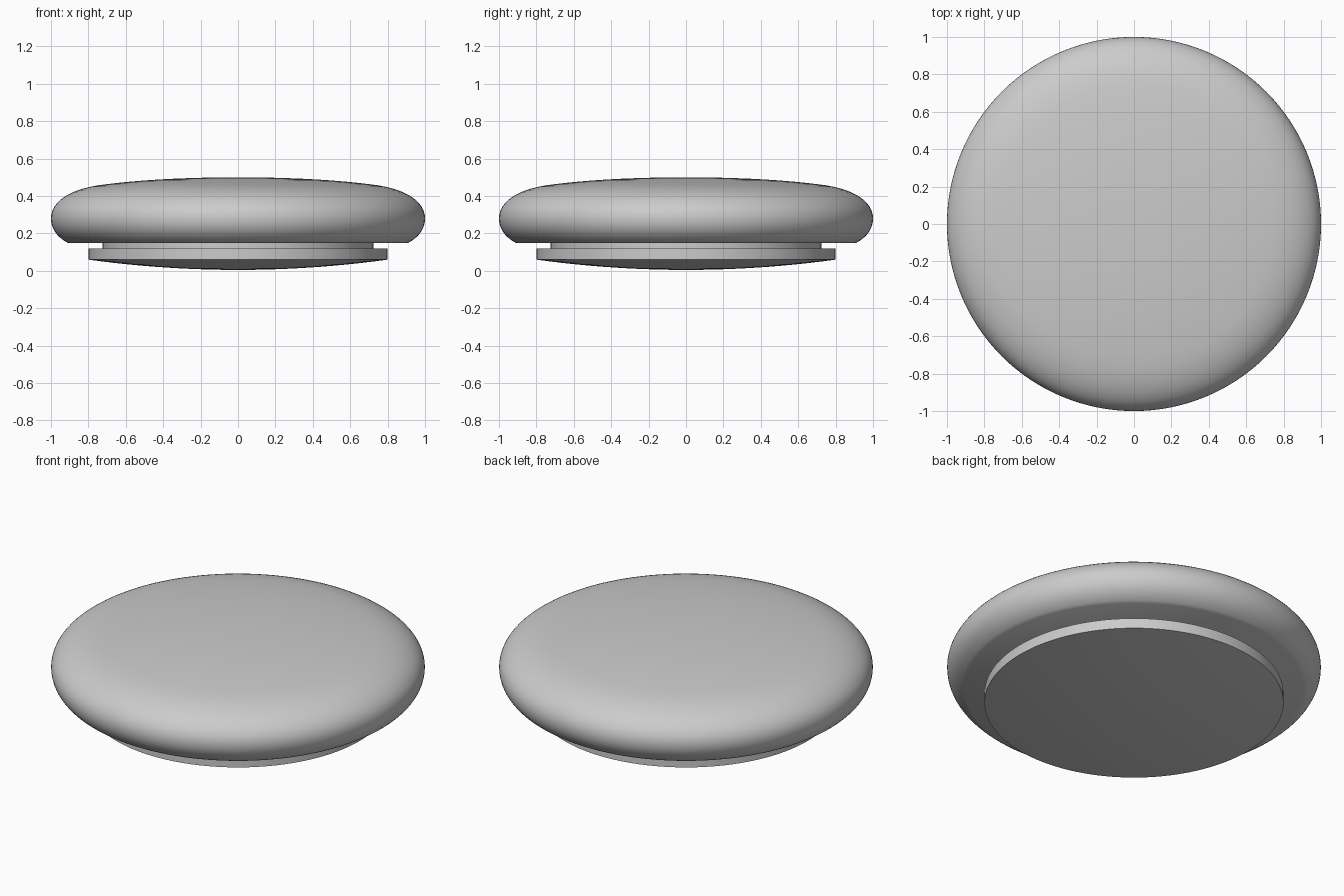
import bpy
import bmesh
import math
from mathutils import Vector
from mathutils.geometry import interpolate_bezier

if "Cube" in bpy.data.objects:
    bpy.data.objects.remove(bpy.data.objects["Cube"], do_unlink=True)

grey = bpy.data.materials.new("light_grey")
grey.use_nodes = True
colour = (0.6, 0.6, 0.6, 1)
grey.diffuse_color = colour
grey.node_tree.nodes["Principled BSDF"].inputs["Base Color"].default_value = colour


def arc(a, b, c, d, count):
    """Bezier run of (radius, height) points."""
    return [tuple(p)[:2] for p in interpolate_bezier(
        *[Vector((*q, 0)) for q in (a, b, c, d)], count)]


def lathe(name, profile, steps=128):
    """Spin a (radius, height) profile around the z axis."""
    bm = bmesh.new()
    verts = [bm.verts.new((r, 0, z)) for r, z in profile]
    edges = [bm.edges.new(pair) for pair in zip(verts, verts[1:])]
    bmesh.ops.spin(bm, geom=verts + edges, axis=(0, 0, 1), cent=(0, 0, 0),
                   angle=math.tau, steps=steps)
    bmesh.ops.remove_doubles(bm, verts=bm.verts, dist=0.0005)
    bmesh.ops.recalc_face_normals(bm, faces=bm.faces)
    mesh = bpy.data.meshes.new(name)
    bm.to_mesh(mesh)
    bm.free()
    mesh.materials.append(grey)
    obj = bpy.data.objects.new(name, mesh)
    bpy.context.collection.objects.link(obj)
    bpy.ops.object.select_all(action="DESELECT")
    obj.select_set(True)
    bpy.context.view_layer.objects.active = obj
    bpy.ops.object.shade_smooth_by_angle(angle=math.radians(30))


# Domed cap with a rounded rim and flat underside
rim = arc((0.91, 0.15), (0.96, 0.175), (1.0, 0.22), (1.0, 0.28), 10)
shoulder = arc((1.0, 0.28), (1.0, 0.36), (0.92, 0.43), (0.75, 0.457), 14)
crown = arc((0.75, 0.457), (0.53, 0.488), (0.27, 0.5), (0, 0.5), 14)
lathe("cap", [(0, 0.15)] + rim + shoulder[1:] + crown[1:])

# Recessed neck between cap and base
lathe("neck", [(0.725, 0.11), (0.725, 0.16)])

# Base disc with a shallow domed underside
belly = arc((0, 0.005), (0.27, 0.005), (0.55, 0.025), (0.8, 0.06), 12)
lathe("base", belly + [(0.8, 0.12), (0, 0.12)])
for obj in (bpy.data.objects["base"],):
    obj.data.update()
